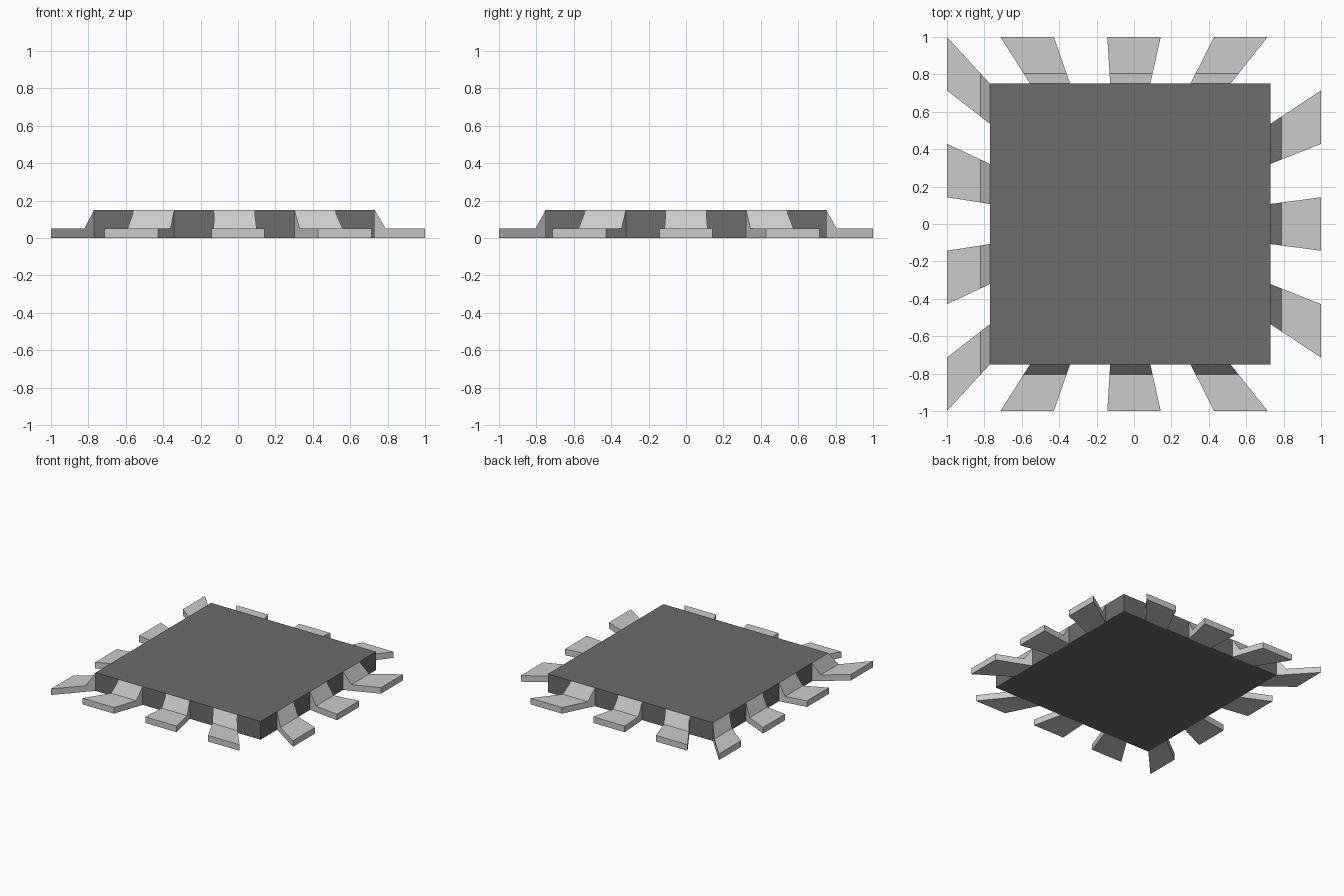
import bpy, bmesh

if "Cube" in bpy.data.objects:
    bpy.data.objects.remove(bpy.data.objects["Cube"])

X0, X1, Y = -0.77, 0.73, 0.75   # body extents
H, FOOT, T = 0.15, 0.05, 0.22   # body height, foot thickness, slope end along the pin


def make_object(name, bm, mat=None):
    bmesh.ops.recalc_face_normals(bm, faces=bm.faces)
    mesh = bpy.data.meshes.new(name)
    bm.to_mesh(mesh)
    bm.free()
    obj = bpy.data.objects.new(name, mesh)
    bpy.context.collection.objects.link(obj)
    if mat:
        mesh.materials.append(mat)


def body_point(u, v):
    """Map the outer square (-1..1) onto the body outline."""
    return X0 + (u + 1) / 2 * (X1 - X0), v * Y


def make_pin(name, a, b):
    """Flared pin between outer points a and b, sloping down from the body."""
    bm = bmesh.new()
    rings = []
    for outer in (a, b):
        inner = body_point(*outer)
        ring = []
        for t, z in ((0, 0), (1, 0), (1, FOOT), (T, FOOT), (0, H)):
            x = inner[0] + (outer[0] - inner[0]) * t
            y = inner[1] + (outer[1] - inner[1]) * t
            ring.append(bm.verts.new((x, y, z)))
        rings.append(ring)
        bm.faces.new(ring)
    p, q = rings
    for i in range(5):
        j = (i + 1) % 5
        bm.faces.new((p[i], p[j], q[j], q[i]))
    make_object(name, bm)


# Dark chip body
dark = bpy.data.materials.new("dark_body")
dark.diffuse_color = (0.15, 0.15, 0.15, 1)
dark.use_nodes = True
dark.node_tree.nodes["Principled BSDF"].inputs["Base Color"].default_value = dark.diffuse_color
bm = bmesh.new()
bmesh.ops.create_cube(bm, size=1)
for v in bm.verts:
    v.co = ((X0 + X1) / 2 + v.co.x * (X1 - X0), v.co.y * 2 * Y, (v.co.z + 0.5) * H)
make_object("chip_body", bm, dark)

# Pins: the edge is split in sevenths; three per side, four on the left
sides = {
    "front": (lambda s: (s, -1), (1, 3, 5)),
    "back": (lambda s: (s, 1), (1, 3, 5)),
    "right": (lambda s: (1, s), (1, 3, 5)),
    "left": (lambda s: (-1, s), (0, 2, 4, 6)),
}
for side, (place, slots) in sides.items():
    for n, k in enumerate(slots, 1):
        make_pin(f"{side}_pin_{n}", place(-1 + 2 * k / 7), place(-1 + 2 * (k + 1) / 7))
